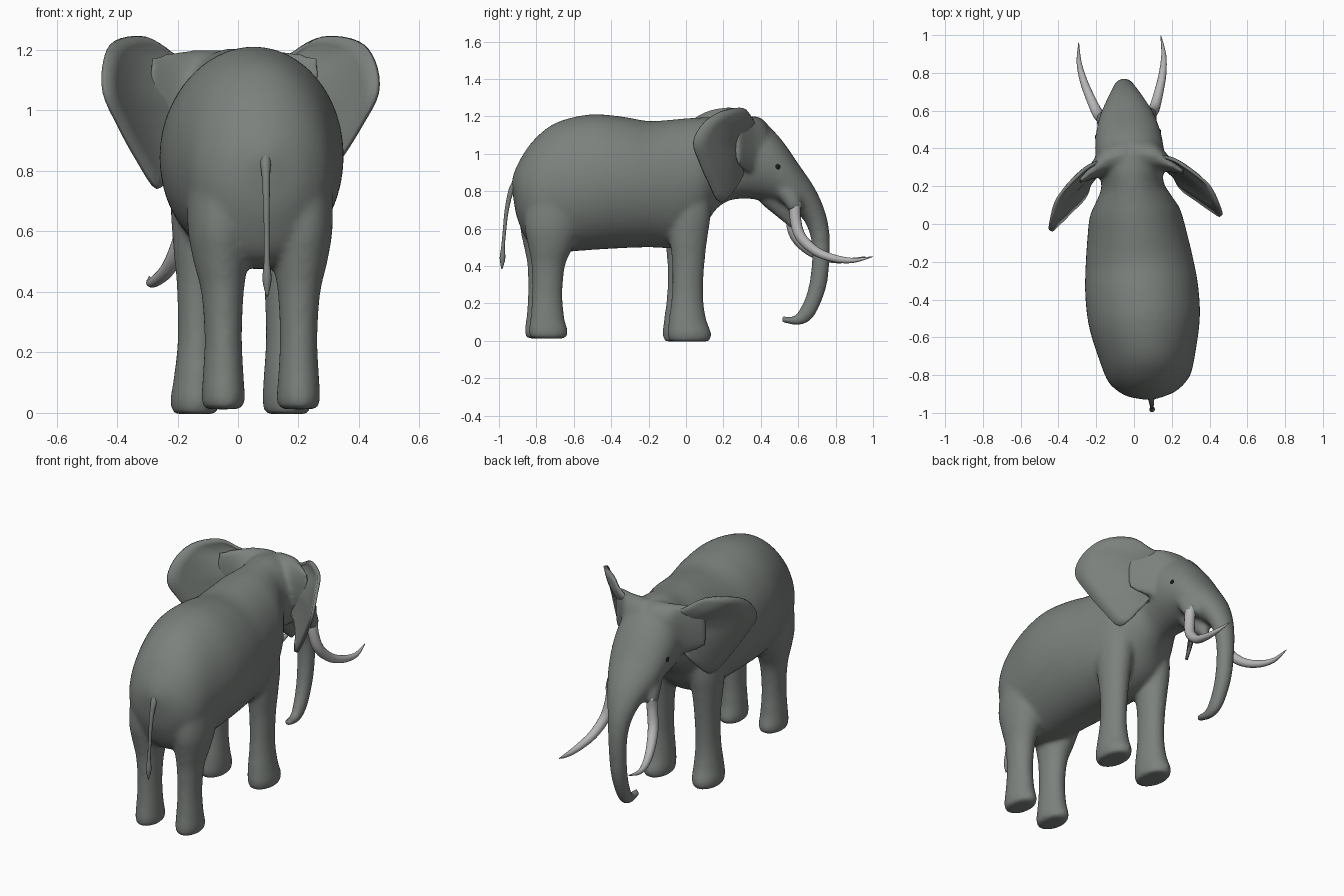
import bpy, bmesh, math
from mathutils import Vector

if "Cube" in bpy.data.objects:
    bpy.data.objects.remove(bpy.data.objects["Cube"])

TURN = math.radians(5)      # the whole animal stands slightly turned


def material(name, rgb):
    m = bpy.data.materials.new(name)
    m.diffuse_color = (*rgb, 1)
    m.use_nodes = True
    m.node_tree.nodes["Principled BSDF"].inputs["Base Color"].default_value = m.diffuse_color
    return m


SKIN = material("skin", (0.2, 0.22, 0.205))
IVORY = material("ivory", (0.48, 0.47, 0.47))
BLACK = material("black", (0.01, 0.01, 0.01))


def smooth_stations(rows, n=4):
    """Catmull-Rom interpolation of rows of numbers."""
    rows = [Vector(r) for r in rows]
    out = []
    for i in range(len(rows) - 1):
        a, b, c, d = (rows[max(i - 1, 0)], rows[i], rows[i + 1],
                      rows[min(i + 2, len(rows) - 1)])
        for k in range(n):
            t = k / n
            out.append(0.5 * (2 * b + (c - a) * t + (2 * a - 5 * b + 4 * c - d) * t * t
                              + (3 * b - a - 3 * c + d) * t ** 3))
    return out + [rows[-1]]


def finish(bm, name, mat, mirror=False):
    bmesh.ops.recalc_face_normals(bm, faces=bm.faces)
    me = bpy.data.meshes.new(name)
    bm.to_mesh(me)
    bm.free()
    for p in me.polygons:
        p.use_smooth = True
    me.materials.append(mat)
    ob = bpy.data.objects.new(name, me)
    bpy.context.collection.objects.link(ob)
    ob.location.x = 0.01
    ob.rotation_euler.z = TURN
    if mirror:
        ob.modifiers.new("mirror", 'MIRROR')
    return ob


def loft(bm, rings, seg=24):
    """Skin elliptical rings given as (centre, half axis u, half axis v)."""
    loops = [[bm.verts.new(c + u * math.cos(2 * math.pi * j / seg)
                           + v * math.sin(2 * math.pi * j / seg)) for j in range(seg)]
             for c, u, v in rings]
    for a, b in zip(loops, loops[1:]):
        for j in range(seg):
            k = (j + 1) % seg
            bm.faces.new((a[j], a[k], b[k], b[j]))
    bm.faces.new(loops[0])
    bm.faces.new(loops[-1])


def tube_rings(rows):
    """Round rings along a path of (x, y, z, radius)."""
    st = smooth_stations(rows)
    rings = []
    for i, s in enumerate(st):
        t = (st[min(i + 1, len(st) - 1)].to_3d() - st[max(i - 1, 0)].to_3d()).normalized()
        v = t.cross(Vector((1, 0, 0))).normalized()
        rings.append((s.to_3d(), v.cross(t) * s[3], v * s[3]))
    return rings


def leg_rings(rows, side):
    return [(Vector((side * x, y, z)), Vector((rx, 0, 0)), Vector((0, ry, 0)))
            for x, y, z, rx, ry in smooth_stations(rows)]


bm = bmesh.new()

# Torso, head and trunk: top y,z / bottom y,z / half width
torso = [(-.935, .86, -.925, .76, .035), (-.9, .95, -.9, .64, .135), (-.82, 1.07, -.83, .51, .215),
         (-.7, 1.165, -.7, .475, .256), (-.52, 1.21, -.52, .485, .295), (-.35, 1.2, -.35, .495, .3),
         (-.2, 1.175, -.2, .5, .285), (-.05, 1.185, -.05, .5, .262), (.05, 1.193, .07, .57, .24),
         (.12, 1.195, .15, .69, .2), (.2, 1.2, .22, .745, .165), (.3, 1.205, .3, .76, .175),
         (.4, 1.18, .38, .755, .182), (.5, 1.09, .46, .74, .172), (.6, .95, .55, .7, .145),
         (.7, .8, .62, .66, .1), (.758, .65, .662, .58, .066), (.773, .5, .677, .48, .052),
         (.76, .32, .667, .34, .046), (.723, .2, .642, .235, .041), (.673, .112, .607, .167, .034),
         (.6, .083, .58, .133, .029), (.51, .098, .51, .134, .022)]
rings = []
for yt, zt, yb, zb, w in smooth_stations(torso):
    top, bot = Vector((0, yt, zt)), Vector((0, yb, zb))
    rings.append(((top + bot) / 2, Vector((w, 0, 0)), (top - bot) / 2))
loft(bm, rings, 48)

# Legs: x, y, z, half width, half depth
front_leg = [(.152, .005, -.004, .072, .108), (.153, .005, .04, .081, .118),
             (.149, -.005, .12, .074, .1), (.146, -.005, .25, .064, .084), (.145, 0, .42, .068, .088),
             (.145, 0, .55, .08, .103), (.14, 0, .7, .092, .122), (.12, -.01, .9, .09, .12)]
rear_leg = [(.125, -.75, .012, .066, .096), (.125, -.75, .05, .072, .106), (.125, -.755, .12, .068, .092),
            (.125, -.755, .25, .062, .082), (.127, -.75, .4, .071, .09), (.132, -.738, .5, .09, .12),
            (.136, -.725, .62, .105, .155), (.12, -.7, .8, .12, .17)]
for side in (-1, 1):
    loft(bm, leg_rings(front_leg, side))
    loft(bm, leg_rings(rear_leg, side))
    # Tusk sockets
    loft(bm, tube_rings([(side * .09, .5, .84, .06), (side * .115, .56, .75, .048),
                         (side * .128, .573, .7, .036)]))
    # Broad ear bases growing out of the head: x, y, z, half depth, half height
    base = [(.02, .37, 1.04, .1, .16), (.13, .35, 1.045, .085, .155),
            (.2, .305, 1.05, .045, .145), (.28, .25, 1.06, .014, .12)]
    loft(bm, [(Vector((side * x, y, z)), Vector((0, a, 0)), Vector((0, 0, h)))
              for x, y, z, a, h in smooth_stations(base)])
# Lower lip
loft(bm, tube_rings([(0, .46, .78, .075), (0, .53, .69, .05), (0, .575, .61, .018)]))

# Melt the parts into one skin
body = finish(bm, "body_and_legs", SKIN)
rm = body.modifiers.new("blend", 'REMESH')
rm.mode = 'VOXEL'
rm.voxel_size = 0.011
rm.use_smooth_shade = True
sm = body.modifiers.new("relax", 'SMOOTH')
sm.factor = 0.5
sm.iterations = 16

# Ears: fan from a root line on the head out to the rim, slightly cupped
rim = smooth_stations([(.12, .37, 1.165), (.2, .33, 1.19), (.29, .275, 1.243), (.4, .17, 1.23),
                       (.445, .06, 1.165), (.452, .003, 1.06), (.4, .04, .95), (.335, .095, .84),
                       (.26, .16, .742), (.21, .24, .82), (.165, .29, .89)])
root_a, root_b = Vector((.1, .35, 1.14)), Vector((.14, .29, .92))
bulge = Vector((.025, .04, 0))
bm = bmesh.new()
STEPS = 6
grid = []
for i, p in enumerate(rim):
    s = i / (len(rim) - 1)
    root = root_a.lerp(root_b, s)
    grid.append([bm.verts.new(root.lerp(p, k / STEPS)
                              + bulge * math.sin(math.pi * k / STEPS) * math.sin(math.pi * s))
                 for k in range(STEPS + 1)])
for a, b in zip(grid, grid[1:]):
    for k in range(STEPS):
        bm.faces.new((a[k], a[k + 1], b[k + 1], b[k]))
ears = finish(bm, "ears", SKIN, mirror=True)
so = ears.modifiers.new("thickness", 'SOLIDIFY')
so.thickness = 0.016
so.offset = 0

# Tusks
bm = bmesh.new()
loft(bm, tube_rings([(.125, .577, .74, .03), (.13, .575, .66, .03), (.15, .6, .56, .029),
                     (.18, .68, .48, .025), (.21, .78, .44, .02), (.225, .88, .43, .013),
                     (.218, .983, .45, .002)]), 16)
finish(bm, "tusks", IVORY, mirror=True)

# Tail with a small tuft
bm = bmesh.new()
loft(bm, tube_rings([(0, -.89, .86, .03), (0, -.935, .81, .016), (0, -.962, .7, .011),
                     (0, -.975, .58, .009), (0, -.982, .5, .01), (0, -.985, .44, .015),
                     (0, -.988, .385, .003)]), 12)
finish(bm, "tail", SKIN)

# Eyes
bm = bmesh.new()
bmesh.ops.create_uvsphere(bm, u_segments=16, v_segments=10, radius=.022)
bmesh.ops.translate(bm, verts=bm.verts, vec=(.154, .475, .93))
finish(bm, "eyes", BLACK, mirror=True)
